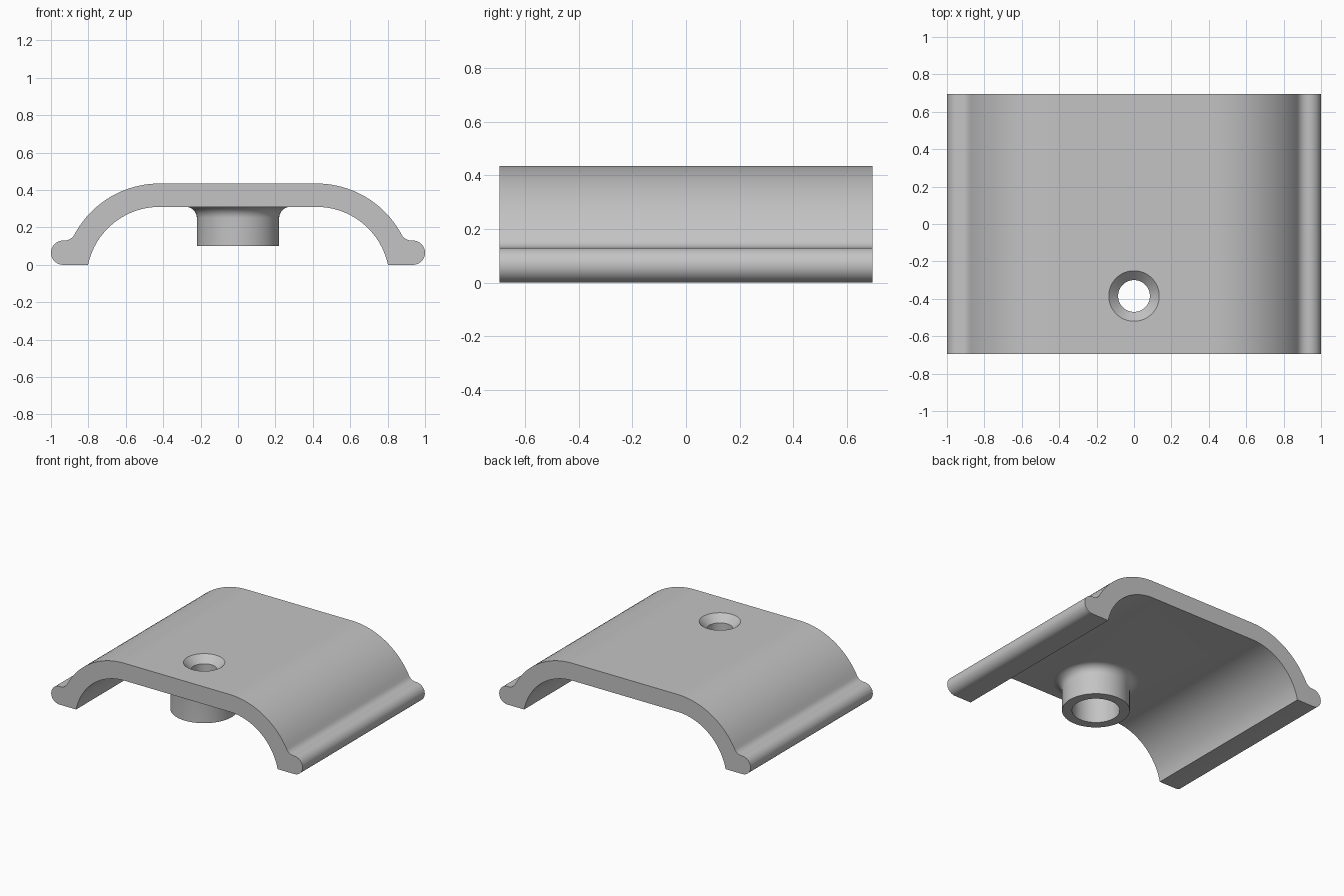
import bpy, bmesh
from math import sin, cos, asin, atan2, pi, radians
from mathutils import Vector

cube = bpy.data.objects.get("Cube")
if cube:
    bpy.data.objects.remove(cube, do_unlink=True)

grey = bpy.data.materials.new("plain_grey")
grey.use_nodes = True
colour = (0.55, 0.55, 0.55, 1)
grey.diffuse_color = colour
grey.node_tree.nodes["Principled BSDF"].inputs["Base Color"].default_value = colour

HALF_LENGTH = 0.695
HOLE_Y = -0.385
TOP, UNDER = 0.435, 0.31


def arc(cx, cz, r, start, end, steps):
    """Points of an arc from one angle to another."""
    angles = [start + (end - start) * i / steps for i in range(steps + 1)]
    return [(cx + r * cos(a), cz + r * sin(a)) for a in angles]


def make_object(name, bm):
    bmesh.ops.remove_doubles(bm, verts=bm.verts, dist=1e-5)
    bmesh.ops.recalc_face_normals(bm, faces=bm.faces)
    mesh = bpy.data.meshes.new(name)
    bm.to_mesh(mesh)
    bm.free()
    mesh.materials.append(grey)
    obj = bpy.data.objects.new(name, mesh)
    bpy.context.collection.objects.link(obj)
    return obj


def turned(name, profile):
    """Revolve a (radius, z) profile about the hole axis."""
    bm = bmesh.new()
    verts = [bm.verts.new((r, HOLE_Y, z)) for r, z in profile]
    edges = [bm.edges.new(pair) for pair in zip(verts, verts[1:])]
    bmesh.ops.spin(bm, geom=verts + edges, cent=(0, HOLE_Y, 0), axis=(0, 0, 1),
                   angle=2 * pi, steps=64, use_merge=True)
    return make_object(name, bm)


def combine(target, tool, operation):
    mod = target.modifiers.new(tool.name, 'BOOLEAN')
    mod.object, mod.operation, mod.solver = tool, operation, 'EXACT'
    bpy.context.view_layer.objects.active = target
    bpy.ops.object.modifier_apply(modifier=mod.name)
    bpy.data.objects.remove(tool, do_unlink=True)


# Half of the cross-section: shoulder, fillet, rounded foot, inner curve
bend_x, bend_z, outer, inner = 0.42, -0.08, 0.515, 0.39
foot, fillet = 0.065, 0.06
rise = 2 * foot + fillet - bend_z
meet = asin(rise / (outer + fillet))
fillet_x = bend_x + (outer + fillet) * cos(meet)
half = arc(bend_x, bend_z, outer, pi / 2, meet, 20)
half += arc(fillet_x, 2 * foot + fillet, fillet, meet + pi, 1.5 * pi, 6)[1:]
half += arc(1 - foot, foot, foot, pi / 2, -pi / 2, 16)
half += arc(bend_x, bend_z, inner, asin(-bend_z / inner), pi / 2, 20)
section = half + [(-x, z) for x, z in reversed(half)]

# Arched plate
bm = bmesh.new()
face = bm.faces.new([bm.verts.new((x, -HALF_LENGTH, z)) for x, z in section])
new = bmesh.ops.extrude_face_region(bm, geom=[face])["geom"]
bmesh.ops.translate(bm, vec=Vector((0, 2 * HALF_LENGTH, 0)),
                    verts=[g for g in new if isinstance(g, bmesh.types.BMVert)])
if not face.is_valid or len(bm.faces) < len(section) + 2:
    bm.faces.new([v for v in bm.verts if v.co.y < 0])
plate = make_object("arched_plate", bm)

# Boss under the plate, flaring into it
boss_profile = [(0, 0.1), (0.22, 0.1)]
boss_profile += arc(0.28, UNDER - 0.06, 0.06, pi, pi / 2, 10)
boss_profile += [(0.28, UNDER + 0.03), (0, UNDER + 0.03)]
combine(plate, turned("boss", boss_profile), 'UNION')

# Countersunk hole opening into a wider bore
hole_profile = [(0, 0.05), (0.155, 0.05), (0.155, UNDER), (0.085, UNDER),
                (0.085, TOP - 0.05), (0.135, TOP), (0.135, TOP + 0.05), (0, TOP + 0.05)]
combine(plate, turned("hole_cutter", hole_profile), 'DIFFERENCE')

# Smooth curves, sharp corners
bpy.ops.object.select_all(action='DESELECT')
plate.select_set(True)
bpy.context.view_layer.objects.active = plate
bpy.ops.object.shade_smooth_by_angle(angle=radians(30))
